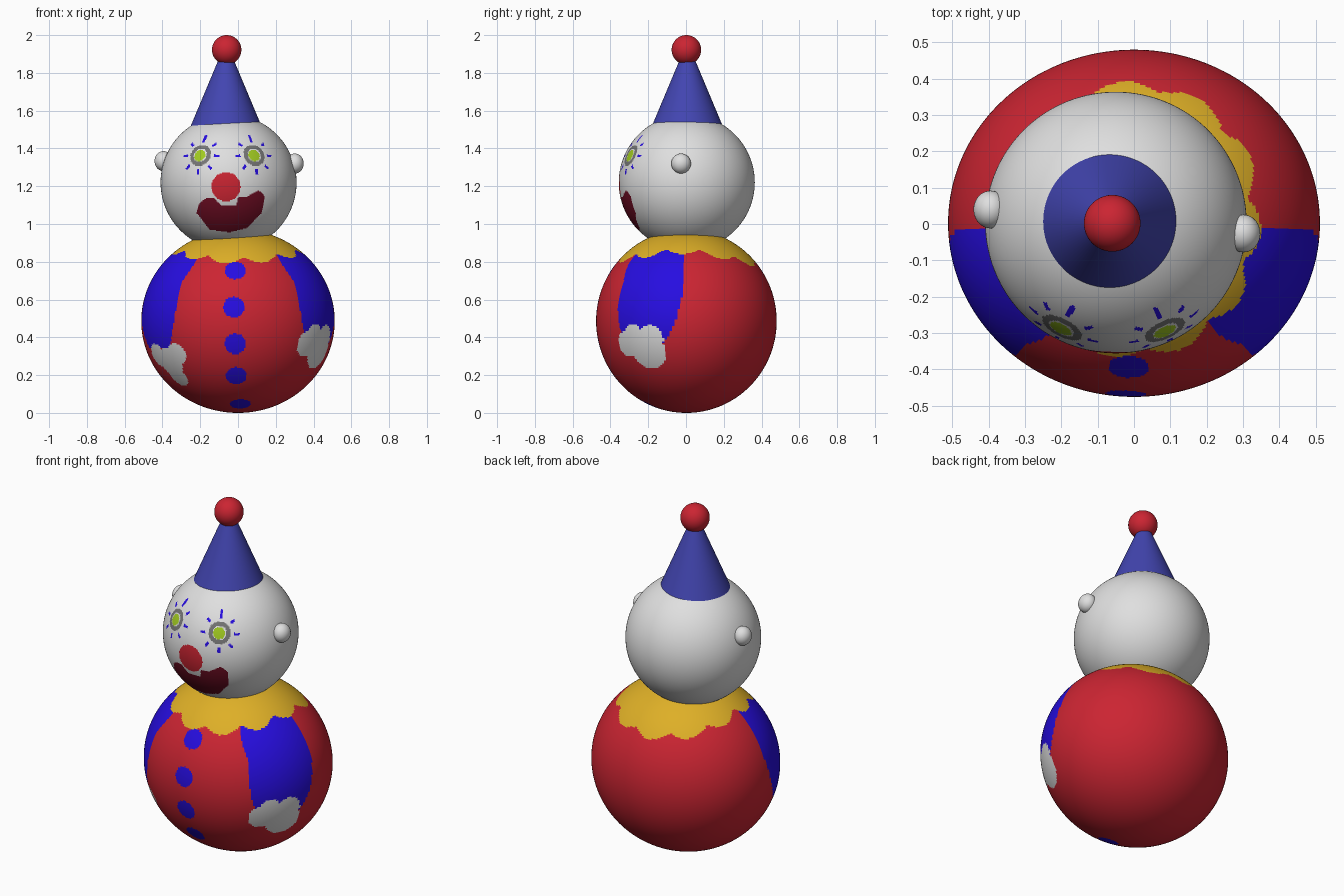
import bpy, bmesh, math
from mathutils import Vector

if "Cube" in bpy.data.objects:
    bpy.data.objects.remove(bpy.data.objects["Cube"])

COLOURS = {
    "red": (0.60, 0.018, 0.032), "white": (0.74, 0.74, 0.74), "blue": (0.020, 0.004, 0.75),
    "yellow": (0.73, 0.43, 0.02), "hat blue": (0.055, 0.06, 0.44), "dark red": (0.16, 0.004, 0.017),
    "grey": (0.18, 0.18, 0.18), "lime green": (0.36, 0.60, 0.015),
}
NAMES = list(COLOURS)
MATS = []
for n, c in COLOURS.items():
    m = bpy.data.materials.new(n)
    m.diffuse_color = (*c, 1)
    m.use_nodes = True
    m.node_tree.nodes["Principled BSDF"].inputs["Base Color"].default_value = m.diffuse_color
    MATS.append(m)
RED, WHITE, BLUE, YELLOW, HAT, DARK, GREY, LIME = range(8)


def ellipsoid(name, centre, radii, cols, rows, rule):
    """Fine ball, denser on the front (-y); rule(point) gives each face its colour."""
    C = Vector(centre)
    bm = bmesh.new()

    def vert(i, j):
        u = 2 * math.pi * i / cols - math.pi
        a = u - 0.5 * math.sin(u) - math.pi / 2
        t = math.pi * j / rows
        return bm.verts.new(C + Vector((radii[0] * math.sin(t) * math.cos(a),
                                        radii[1] * math.sin(t) * math.sin(a),
                                        -radii[2] * math.cos(t))))
    bottom, top = vert(0, 0), vert(0, rows)
    rings = [[vert(i, j) for i in range(cols)] for j in range(1, rows)]
    for i in range(cols):
        k = (i + 1) % cols
        bm.faces.new((bottom, rings[0][k], rings[0][i]))
        bm.faces.new((top, rings[-1][i], rings[-1][k]))
        for a, b in zip(rings, rings[1:]):
            bm.faces.new((a[i], a[k], b[k], b[i]))
    for f in bm.faces:
        f.smooth = True
        f.material_index = rule(f.calc_center_median())
    me = bpy.data.meshes.new(name)
    bm.to_mesh(me)
    bm.free()
    for m in MATS:
        me.materials.append(m)
    ob = bpy.data.objects.new(name, me)
    bpy.context.collection.objects.link(ob)
    return ob


def lerp(table, z):
    """Piecewise linear lookup, table sorted by z."""
    if z <= table[0][0]:
        return table[0][1]
    for (z0, v0), (z1, v1) in zip(table, table[1:]):
        if z <= z1:
            return v0 + (v1 - v0) * (z - z0) / (z1 - z0)
    return table[-1][1]


# ---- body: round suit with collar, sleeves, gloves and buttons ----
BC, BR = (0, 0.002, 0.486), (0.512, 0.478, 0.486)


def on_body(h, z, axis, sign):
    """Body surface point from height z and one horizontal coordinate."""
    o = 1 - axis
    q = 1 - ((z - BC[2]) / BR[2]) ** 2 - ((h - BC[axis]) / BR[axis]) ** 2
    p = [0, 0, z]
    p[axis] = h
    p[o] = BC[o] + sign * BR[o] * math.sqrt(max(q, 0))
    return Vector(p)


buttons = [on_body(x, z, 0, -1) for x, z in
           ((-.015, .755), (-.022, .56), (-.015, .365), (-.010, .195), (.012, .045))]
gloves = [(on_body(y, z, 1, 1), r) for y, z, r in
          ((-.20, .325, .10), (-.31, .365, .07), (-.28, .41, .06), (-.19, .39, .075))]
gloves += [(on_body(x, z, 0, -1), r) for x, z, r in
           ((-.36, .265, .085), (-.325, .31, .06), (-.425, .305, .065), (-.315, .19, .06))]
inner = [(.35, .36), (.5, .337), (.68, .305), (.80, .225), (.87, .19)]
outer = [(.34, -.13), (.38, -.11), (.47, -.06), (.65, -.012), (.83, -.01)]


def body_rule(p):
    if any((p - g).length < r for g, r in gloves):
        return WHITE
    az = math.atan2(p.y, p.x)
    edge = .81 + .05 * math.cos(az) ** 2 - (.025 if p.y > 0 else 0) * abs(math.sin(az))
    edge -= .033 * (abs(math.sin(5.5 * (az - math.radians(46)))) - .4)
    if p.z > edge:
        return YELLOW
    if any((p - b).length < .056 for b in buttons):
        return BLUE
    if .345 < p.z and abs(p.x) > lerp(inner, p.z) and p.y < lerp(outer, p.z):
        if p.x < 0 or p.z > .37:
            return BLUE
    return RED


ellipsoid("body", BC, BR, 240, 170, body_rule)

# ---- head: painted eyes with lashes, round nose, wide mouth ----
HC, HR = Vector((-0.05, 0.004, 1.22)), 0.36
mouth = [(-.22, 1.06), (-.205, 1.11), (-.17, 1.135), (-.125, 1.135), (-.09, 1.10), (-.01, 1.095),
         (0, 1.14), (.05, 1.145), (.11, 1.18), (.14, 1.15), (.125, 1.06), (.05, .98),
         (-.045, .955), (-.15, .97)]


def inside(x, z, poly):
    hit = False
    for (x0, z0), (x1, z1) in zip(poly, poly[1:] + poly[:1]):
        if (z0 > z) != (z1 > z) and x < x0 + (x1 - x0) * (z - z0) / (z1 - z0):
            hit = not hit
    return hit


def eye_frame(x, z):
    y = HC.y - math.sqrt(HR ** 2 - (x - HC.x) ** 2 - (z - HC.z) ** 2)
    p = Vector((x, y, z))
    n = (p - HC).normalized()
    right = Vector((0, 0, 1)).cross(n).normalized()
    return p, right, n.cross(right)


eyes = [eye_frame(-.20, 1.365), eye_frame(.087, 1.365)]


def head_rule(p):
    if p.y > -.08:
        return WHITE
    for c, right, up in eyes:
        d = p - c
        if d.length > .14:
            continue
        a, b = d.dot(right), d.dot(up)
        r = math.hypot(a, b)
        if math.hypot(a + .002, b + .002) < .032:
            return LIME
        if .038 < r < .06:
            return GREY
        ang = math.atan2(b, a)
        k = round(ang / (math.pi / 4))
        off = abs(r * math.sin(ang - k * math.pi / 4))
        if .078 < r < (.125 if k == 2 else .105) and off < .007:
            return BLUE
    if math.hypot(p.x + .063, p.z - 1.197) < .077:
        return RED
    if inside(p.x, p.z, mouth):
        return DARK
    return WHITE


ellipsoid("head", HC, (HR, HR, HR), 260, 190, head_rule)

# ---- ears ----
for side, c in (("left", (-.395, .04, 1.333)), ("right", (.301, -.026, 1.32))):
    ellipsoid(side + "_ear", c, (.047, .052, .053), 32, 20, lambda p: WHITE)

# ---- hat: straight cone with a pompom ----
bpy.ops.mesh.primitive_cone_add(vertices=96, radius1=.187, radius2=.036, depth=.36,
                                location=(-.063, .007, 1.70))
hat = bpy.context.object
hat.name = "pointed_hat"
hat.data.materials.append(MATS[HAT])
bpy.ops.object.shade_smooth_by_angle()
ellipsoid("hat_pompom", (-.06, .002, 1.922), (.078, .078, .078), 64, 40, lambda p: RED)
